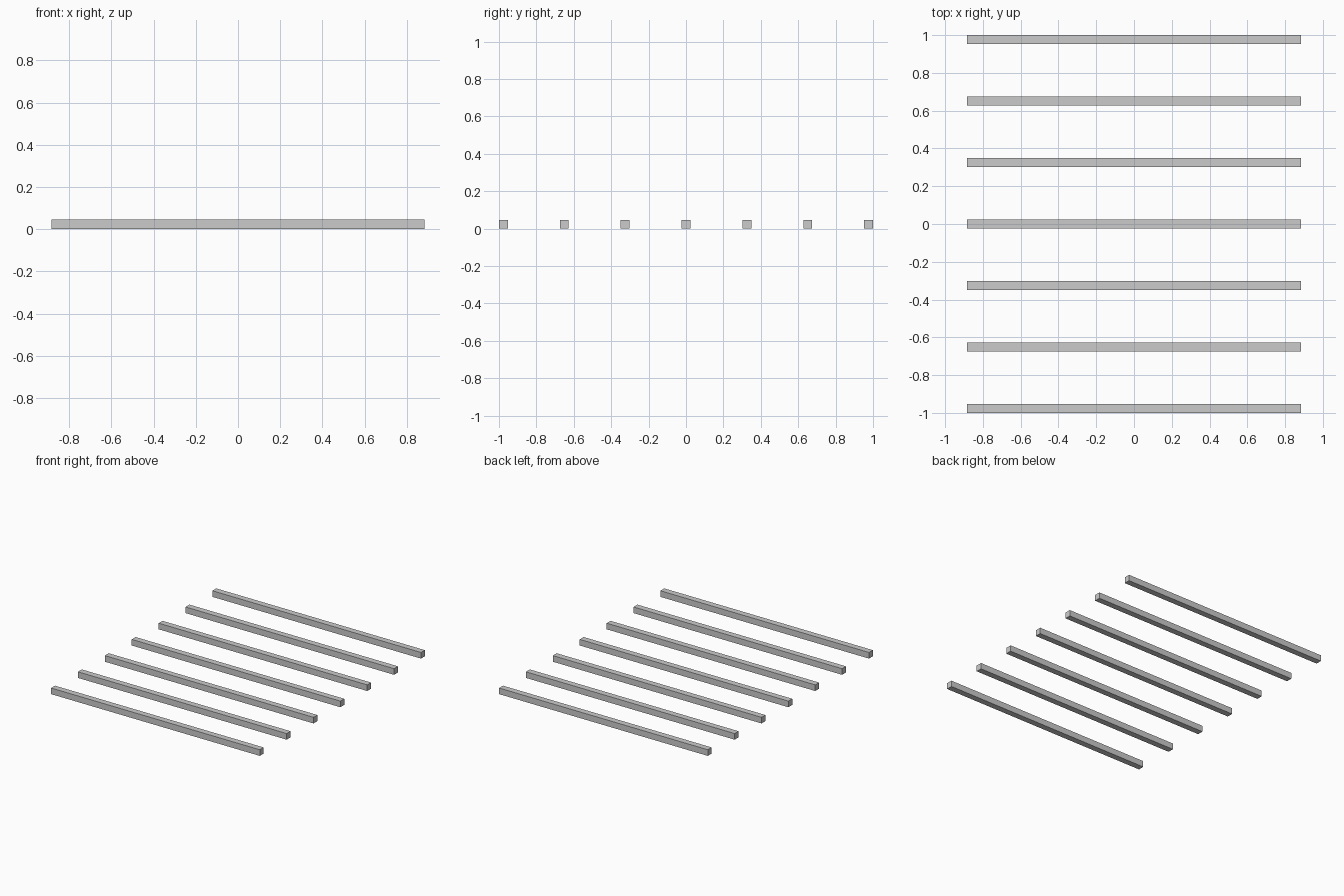
import bpy

if "Cube" in bpy.data.objects:
    bpy.data.objects.remove(bpy.data.objects["Cube"])

LENGTH = 1.77      # along x
SIZE = 0.047       # square cross-section
COUNT = 7
PITCH = (2.0 - SIZE) / (COUNT - 1)


def add_bar(name, y):
    """Square bar lying on the ground along x."""
    bpy.ops.mesh.primitive_cube_add(size=1, location=(0, y, SIZE / 2))
    bar = bpy.context.object
    bar.name = name
    bar.scale = (LENGTH, SIZE, SIZE)
    bpy.ops.object.transform_apply(location=False, rotation=False, scale=True)
    return bar


# Evenly spaced row of parallel bars, front to back
for i in range(COUNT):
    add_bar(f"bar_{i + 1}", (i - (COUNT - 1) / 2) * PITCH)
